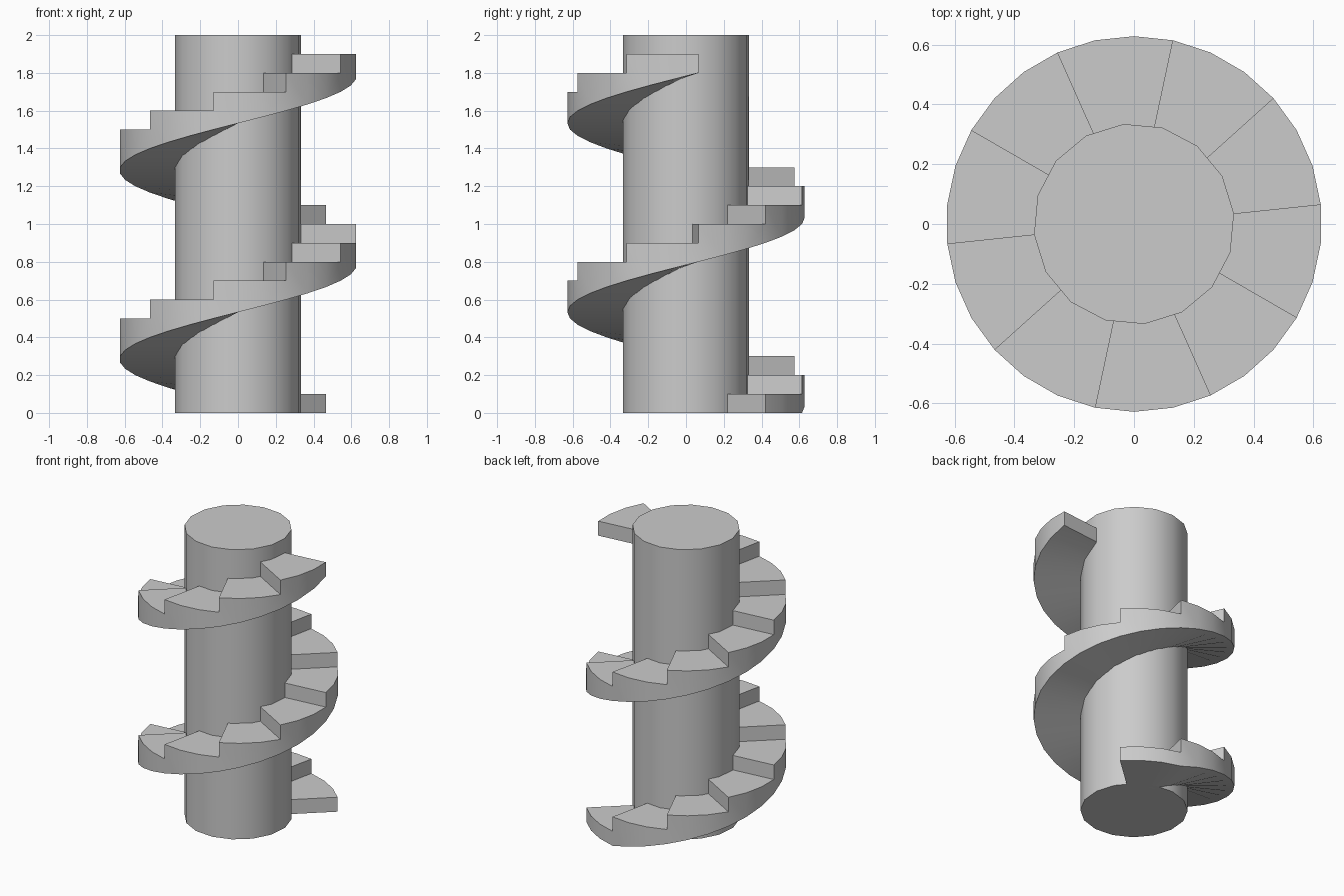
import bpy
import bmesh
from math import cos, sin, radians

cube = bpy.data.objects.get("Cube")
if cube:
    bpy.data.objects.remove(cube, do_unlink=True)

STEPS, RISE, STEP_ANGLE, PARTS = 19, 0.1, 36, 3
START = 42
INNER, OUTER = 0.3, 0.628
COLUMN_RADIUS, COLUMN_SIDES, HEIGHT = 0.336, 16, 2.0

grey = bpy.data.materials.new("light grey")
grey.use_nodes = True
grey.diffuse_color = (0.6, 0.6, 0.6, 1)
grey.node_tree.nodes["Principled BSDF"].inputs["Base Color"].default_value = (0.6, 0.6, 0.6, 1)


def finish(name, bm):
    bmesh.ops.remove_doubles(bm, verts=bm.verts, dist=0.0001)
    bmesh.ops.recalc_face_normals(bm, faces=bm.faces)
    mesh = bpy.data.meshes.new(name)
    bm.to_mesh(mesh)
    bm.free()
    obj = bpy.data.objects.new(name, mesh)
    mesh.materials.append(grey)
    bpy.context.collection.objects.link(obj)
    bpy.ops.object.select_all(action="DESELECT")
    obj.select_set(True)
    bpy.context.view_layer.objects.active = obj
    bpy.ops.object.shade_smooth_by_angle(angle=radians(30))


def point(radius, angle, z):
    a = radians(angle)
    return (radius * cos(a), radius * sin(a), z)


def underside(angle):
    # Smooth helical ramp, flat on the ground under the first step
    return max(0, (angle - START - STEP_ANGLE) / STEP_ANGLE * RISE)


# Central column
bm = bmesh.new()
ring = [bm.verts.new(point(COLUMN_RADIUS, 6 + i * 360 / COLUMN_SIDES, 0))
        for i in range(COLUMN_SIDES)]
base = bm.faces.new(ring)
cap = bmesh.ops.extrude_face_region(bm, geom=[base], use_keep_orig=True)
bmesh.ops.translate(bm, vec=(0, 0, HEIGHT),
                    verts=[v for v in cap["geom"] if isinstance(v, bmesh.types.BMVert)])
finish("column", bm)

# Spiral staircase: stepped treads above, helical soffit below
bm = bmesh.new()


def face(*points):
    bm.faces.new([bm.verts.new(p) for p in points])


for i in range(STEPS):
    low, top = i * RISE, (i + 1) * RISE
    first = START + i * STEP_ANGLE
    for k in range(PARTS):
        a = first + k * STEP_ANGLE / PARTS
        b = a + STEP_ANGLE / PARTS
        za, zb = underside(a), underside(b)
        face(*[point(r, t, top) for r, t in ((INNER, a), (OUTER, a), (OUTER, b), (INNER, b))])
        face(point(INNER, a, za), point(INNER, b, zb), point(OUTER, b, zb), point(OUTER, a, za))
        for r in (INNER, OUTER):
            side = [point(r, a, za), point(r, b, zb), point(r, b, top), point(r, a, top)]
            if k == 0 and i > 0:
                side.append(point(r, a, low))
            face(*side)
    # Riser
    face(point(INNER, first, low), point(OUTER, first, low),
         point(OUTER, first, top), point(INNER, first, top))

# Closing face at the upper end
end = START + STEPS * STEP_ANGLE
face(point(INNER, end, underside(end)), point(OUTER, end, underside(end)),
     point(OUTER, end, STEPS * RISE), point(INNER, end, STEPS * RISE))
finish("spiral_stairs", bm)
